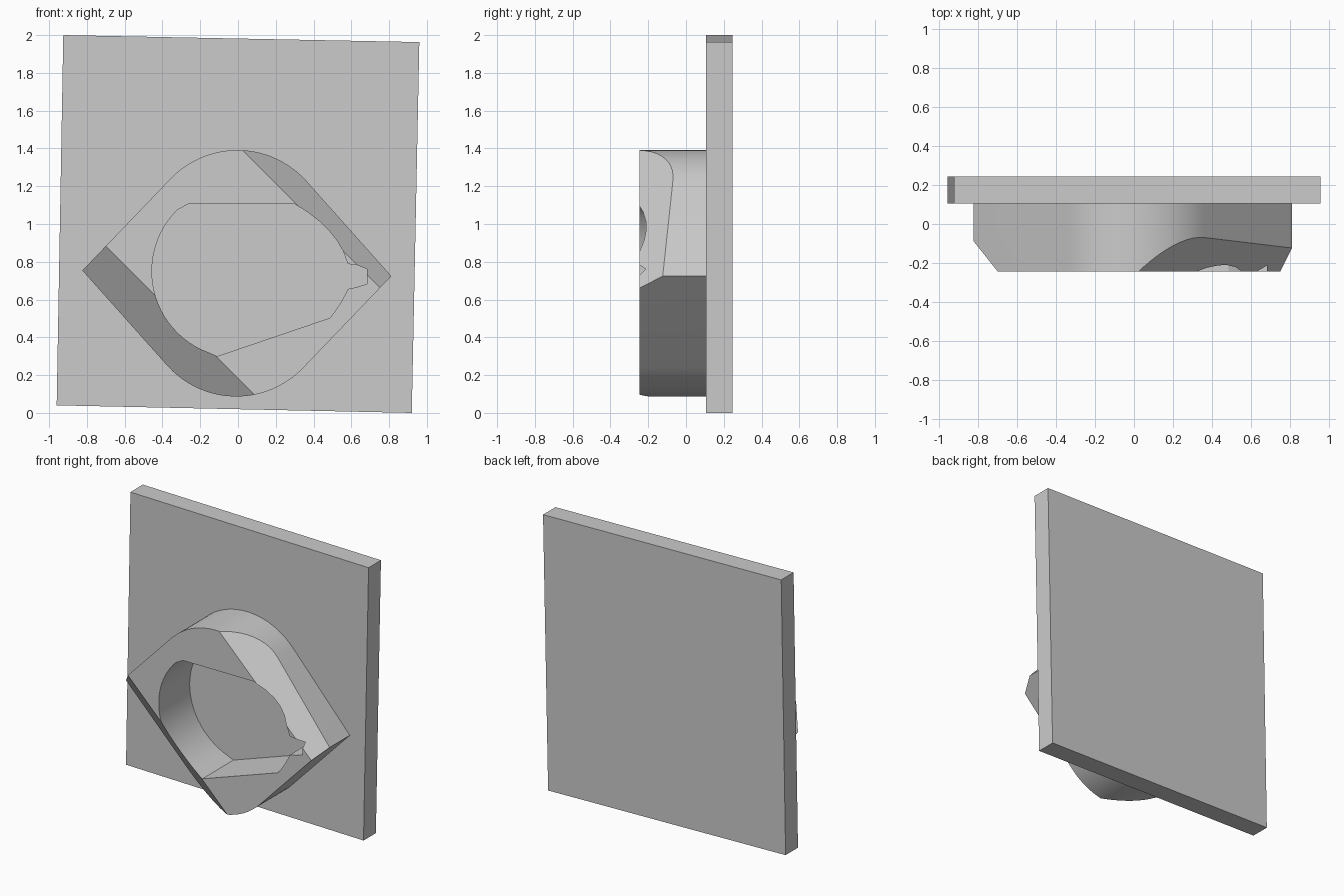
import bpy, bmesh, math
from mathutils import Vector

if "Cube" in bpy.data.objects:
    bpy.data.objects.remove(bpy.data.objects["Cube"])

grey = bpy.data.materials.new("plain grey")
grey.diffuse_color = (0.6, 0.6, 0.6, 1)
grey.use_nodes = True
grey.node_tree.nodes["Principled BSDF"].inputs["Base Color"].default_value = grey.diffuse_color


def prism(name, outline, y0, y1, cuts=()):
    """Extrude an (x, z) outline from y0 to y1, then trim it with planes."""
    bm = bmesh.new()
    face = bm.faces.new([bm.verts.new((x, y0, z)) for x, z in outline])
    ext = bmesh.ops.extrude_face_region(bm, geom=[face])
    verts = [v for v in ext["geom"] if isinstance(v, bmesh.types.BMVert)]
    bmesh.ops.translate(bm, verts=verts, vec=(0, y1 - y0, 0))
    for co, no in cuts:
        res = bmesh.ops.bisect_plane(bm, geom=bm.verts[:] + bm.edges[:] + bm.faces[:],
                                     plane_co=co, plane_no=no, clear_outer=True)
        edges = [e for e in res["geom_cut"] if isinstance(e, bmesh.types.BMEdge)]
        bmesh.ops.contextual_create(bm, geom=edges)
    bmesh.ops.recalc_face_normals(bm, faces=bm.faces)
    mesh = bpy.data.meshes.new(name)
    bm.to_mesh(mesh)
    bm.free()
    mesh.materials.append(grey)
    obj = bpy.data.objects.new(name, mesh)
    bpy.context.collection.objects.link(obj)
    return obj


def arc(cx, cz, r, a0, a1, n):
    angles = [math.radians(a0 + (a1 - a0) * i / n) for i in range(n + 1)]
    return [(cx + r * math.cos(a), cz + r * math.sin(a)) for a in angles]


# Slightly tilted back plate
prism("back_plate", [(-0.96, 0.04), (0.92, 0), (0.96, 1.963), (-0.925, 2)], 0.105, 0.245)

# Lozenge outline with rounded top and bottom, tilted like the plate
loz = [(0.818, 0)] + arc(0, 0.1625, 0.49, 43, 137, 20)
loz += [(-0.818, 0)] + arc(0, -0.1625, 0.49, 223, 317, 20)
t = math.radians(-1.05)
loz = [(-0.006 + x * math.cos(t) - z * math.sin(t),
        0.739 + x * math.sin(t) + z * math.cos(t)) for x, z in loz]

# Sloping cuts on the lower left and upper right of the front
s = math.sqrt(0.5)
cuts = [(Vector((0, -0.245, 0.183)), Vector((-0.87 * s, -1, -0.87 * s))),
        (Vector((0, -0.245, 1.413)), Vector((1.4 * s, -1, 1.4 * s)))]
frame = prism("lozenge_frame", loz, -0.245, 0.108, cuts)

# Opening: round left side, flat top, sloping bottom, small notch at right
hole = [(-0.265, 1.105)] + arc(0.002, 0.75, 0.458, 135, 250, 24) + [(-0.11, 0.3)]
hole += [(0.487, 0.503), (0.515, 0.54), (0.542, 0.58), (0.564, 0.62), (0.582, 0.656),
         (0.63, 0.666), (0.683, 0.683), (0.683, 0.762), (0.63, 0.783), (0.582, 0.788),
         (0.556, 0.857), (0.522, 0.915), (0.48, 0.967), (0.434, 1.012),
         (0.37, 1.062), (0.3, 1.105)]
cutter = prism("opening_cutter", hole, -0.4, 0.2)
cutter.hide_render = True

mod = frame.modifiers.new("opening", 'BOOLEAN')
mod.operation = 'DIFFERENCE'
mod.solver = 'EXACT'
mod.object = cutter
bpy.ops.object.select_all(action='DESELECT')
bpy.context.view_layer.objects.active = frame
frame.select_set(True)
bpy.ops.object.modifier_apply(modifier=mod.name)
bpy.data.objects.remove(cutter)
bpy.ops.object.shade_smooth_by_angle(angle=math.radians(20))
